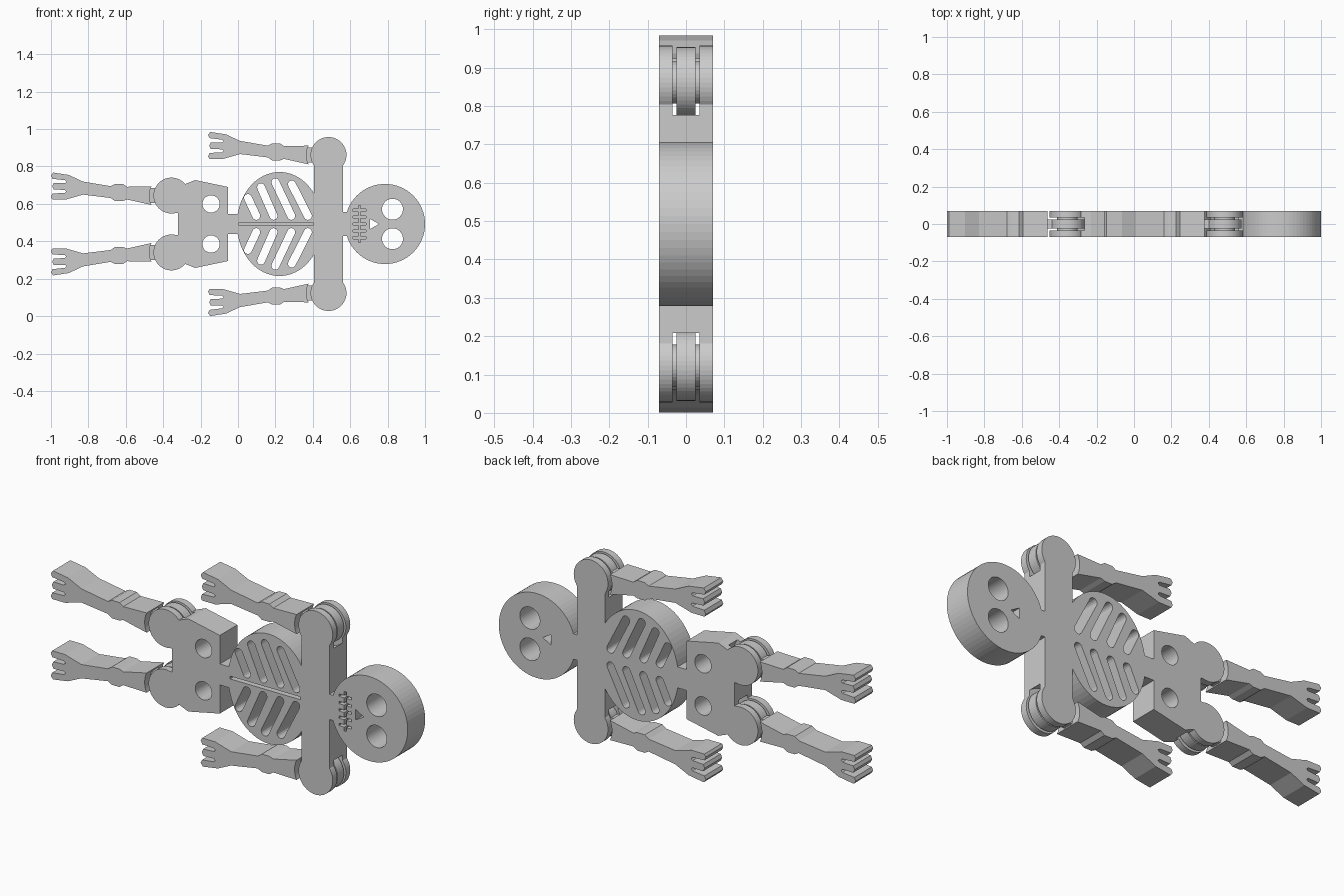
import bpy, bmesh, math

if "Cube" in bpy.data.objects:
    bpy.data.objects.remove(bpy.data.objects["Cube"])

T = 0.07      # half thickness of the plates
M = 0.4925    # height of the mirror line


def prism(name, pts, y0=-T, y1=T):
    """Extrude an (x, z-offset-from-midline) outline along y."""
    bm = bmesh.new()
    f = bm.faces.new([bm.verts.new((x, y0, M + z)) for x, z in pts])
    new = bmesh.ops.extrude_face_region(bm, geom=[f])["geom"]
    bmesh.ops.translate(bm, vec=(0, y1 - y0, 0),
                        verts=[v for v in new if isinstance(v, bmesh.types.BMVert)])
    bmesh.ops.recalc_face_normals(bm, faces=bm.faces)
    me = bpy.data.meshes.new(name)
    bm.to_mesh(me)
    bm.free()
    ob = bpy.data.objects.new(name, me)
    bpy.context.collection.objects.link(ob)
    return ob


def arc(cx, cz, rx, rz, a0, a1, n):
    return [(cx + rx * math.cos(math.radians(a0 + (a1 - a0) * i / n)),
             cz + rz * math.sin(math.radians(a0 + (a1 - a0) * i / n))) for i in range(n + 1)]


def ellipse(cx, cz, rx, rz=None, n=48):
    return arc(cx, cz, rx, rz or rx, 0, 360, n)[:-1]


def rect(x0, x1, z0, z1):
    return [(x0, z0), (x1, z0), (x1, z1), (x0, z1)]


def slot(x0, z0, x1, z1, r):
    """Rounded slot between two points."""
    a = math.degrees(math.atan2(z1 - z0, x1 - x0))
    return arc(x1, z1, r, r, a - 90, a + 90, 8) + arc(x0, z0, r, r, a + 90, a + 270, 8)


def combine(ob, pts, op, y0=-T, y1=T):
    """Add or cut a prism, then discard the helper."""
    tool = prism("helper", pts, y0, y1)
    m = ob.modifiers.new(op, "BOOLEAN")
    m.operation, m.object, m.solver = op, tool, "EXACT"
    bpy.context.view_layer.objects.active = ob
    bpy.ops.object.modifier_apply(modifier=m.name)
    bpy.data.objects.remove(tool)


def add(ob, pts, y0=-T, y1=T):
    combine(ob, pts, "UNION", y0, y1)


def cut(ob, pts, y0=-0.1, y1=0.1):
    combine(ob, pts, "DIFFERENCE", y0, y1)


def joint_sockets(ob, x, z):
    """Two forked round sockets with a pivot pin in each."""
    for s in (1, -1):
        add(ob, ellipse(x, s * z, 0.096))
    for s in (1, -1):
        cut(ob, ellipse(x, s * z, 0.115), -0.035, 0.035)
        add(ob, ellipse(x, s * z, 0.055, n=32), -0.045, 0.045)


SHOULDER, HIP = (0.484, 0.369), (-0.356, 0.152)

# Skull with neck, eyes, nose and stitched mouth
skull = prism("skull", ellipse(0.786, 0, 0.214, n=64))
add(skull, rect(0.561, 0.64, -0.064, 0.064))
for s in (1, -1):
    cut(skull, ellipse(0.826, s * 0.079, 0.056))
cut(skull, [(0.706, -0.027), (0.754, 0), (0.706, 0.027)])
cut(skull, rect(0.644, 0.656, -0.1, 0.1), -0.1, -0.04)
for i in range(-2, 3):
    cut(skull, rect(0.615, 0.684, i * 0.037 - 0.006, i * 0.037 + 0.006), -0.1, -0.04)

# Torso: rib cage, shoulder bar, lower spine
torso = prism("rib_cage", ellipse(0.222, 0, 0.228, 0.278, 64))
add(torso, rect(0.406, 0.561, -0.36, 0.36))
add(torso, rect(-0.053, 0.05, -0.053, 0.053))
joint_sockets(torso, *SHOULDER)
for s in (1, -1):
    for x0, z0, x1 in ((0.053, 0.139, 0.098), (0.123, 0.196, 0.19),
                       (0.2, 0.223, 0.285), (0.288, 0.212, 0.374)):
        cut(torso, slot(x0, s * z0, x1, s * 0.043, 0.021))
cut(torso, rect(0.005, 0.4, -0.007, 0.007), -0.1, -0.04)

# Pelvis
half = [(-0.053, 0.198), (-0.23, 0.235), (-0.289, 0.211),
        (-0.356, 0.152), (-0.356, 0.059), (-0.321, 0.059)]
pelvis = prism("pelvis", half + [(x, -z) for x, z in reversed(half)])
joint_sockets(pelvis, *HIP)
for s in (1, -1):
    cut(pelvis, ellipse(-0.144, s * 0.107, 0.046))

# Limb outline, measured from its joint: collar, elbow, three digits
limb = arc(0, 0, 0.118, 0.118, 155, 205, 10) + [
    (-0.238, -0.021), (-0.259, -0.029), (-0.302, -0.029), (-0.324, -0.013),
    (-0.473, 0.005), (-0.564, -0.021), (-0.636, -0.021), (-0.644, -0.008),
    (-0.636, 0.011), (-0.57, 0.014), (-0.562, 0.022), (-0.57, 0.03),
    (-0.63, 0.033), (-0.638, 0.05), (-0.629, 0.068), (-0.57, 0.066),
    (-0.562, 0.074), (-0.57, 0.082), (-0.636, 0.09), (-0.644, 0.107),
    (-0.632, 0.123), (-0.548, 0.11), (-0.473, 0.075), (-0.324, 0.05),
    (-0.302, 0.062), (-0.259, 0.062), (-0.238, 0.047)]
tongue = arc(0, 0, 0.092, 0.092, -154, 154, 40) + [(-0.14, 0.04), (-0.14, -0.04)]

# Arms and legs, mirrored about the midline
for part, (jx, jz) in (("arm", SHOULDER), ("leg", HIP)):
    for side, s in (("upper", 1), ("lower", -1)):
        ob = prism(f"{part}_{side}", [(jx + x, s * (jz + z)) for x, z in limb])
        add(ob, [(jx + x, s * (jz + z)) for x, z in tongue], -0.025, 0.025)
